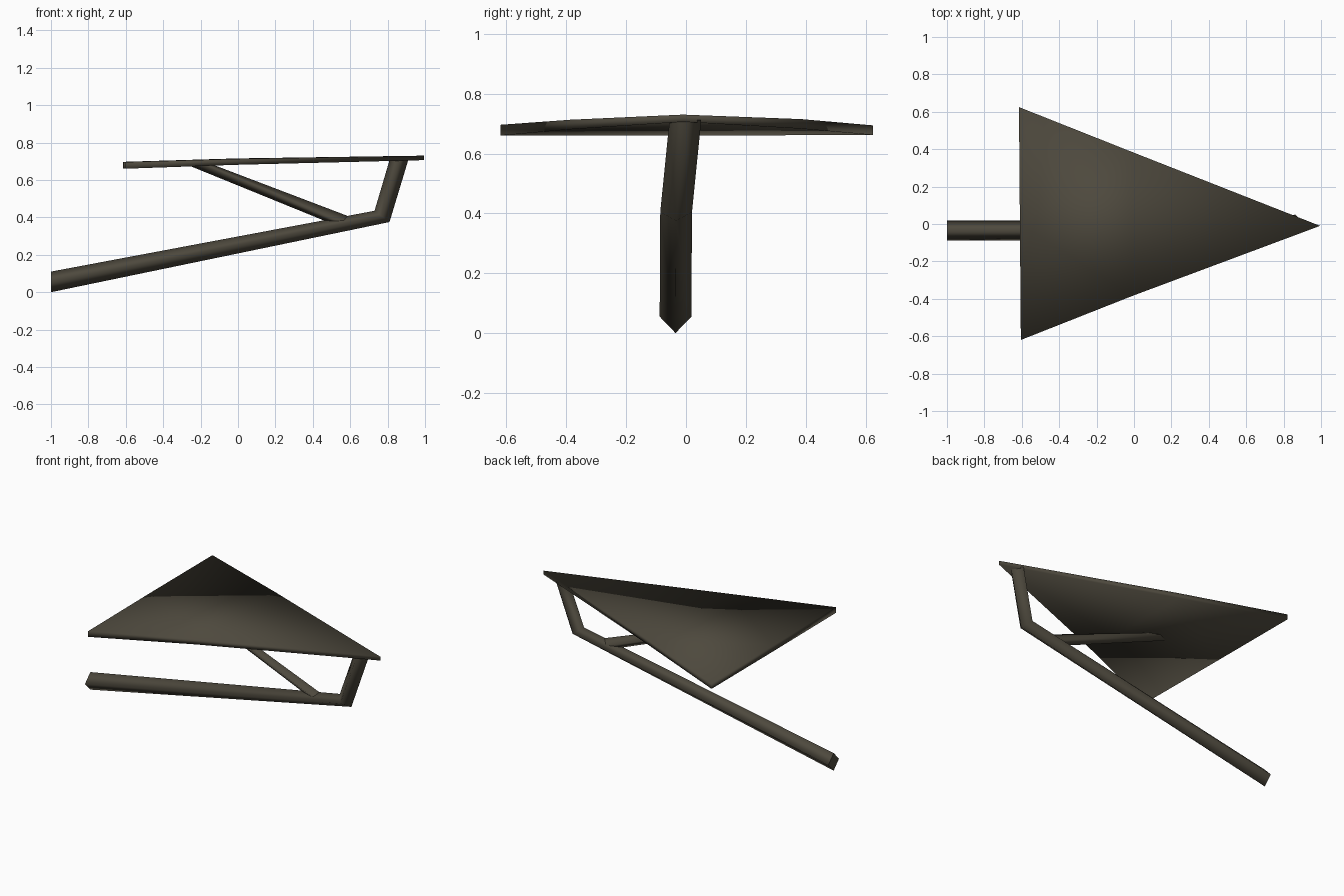
import bpy, bmesh, math
from mathutils import Vector

if "Cube" in bpy.data.objects:
    bpy.data.objects.remove(bpy.data.objects["Cube"])

mat = bpy.data.materials.new("dark olive brown")
mat.diffuse_color = (0.075, 0.066, 0.047, 1)
mat.use_nodes = True
mat.node_tree.nodes["Principled BSDF"].inputs["Base Color"].default_value = mat.diffuse_color


def finish(name, bm, smooth=True):
    bmesh.ops.recalc_face_normals(bm, faces=bm.faces)
    me = bpy.data.meshes.new(name)
    bm.to_mesh(me)
    bm.free()
    for p in me.polygons:
        p.use_smooth = smooth
    me.materials.append(mat)
    ob = bpy.data.objects.new(name, me)
    bpy.context.collection.objects.link(ob)
    return ob


def loft(name, rings):
    """Skin four-sided rings into a capped bar."""
    bm = bmesh.new()
    vs = [[bm.verts.new(c) for c in ring] for ring in rings]
    for a, b in zip(vs, vs[1:]):
        for i in range(4):
            j = (i + 1) % 4
            bm.faces.new((a[i], a[j], b[j], b[i]))
    caps = [bm.faces.new(vs[0]), bm.faces.new(vs[-1])]
    bmesh.ops.split_edges(bm, edges=list({e for f in caps for e in f.edges}))
    return finish(name, bm)


def diamond(c, along, half_y):
    """Diamond ring: two points offset in the xz plane, two in y."""
    c, a, y = Vector(c), Vector((along[0], 0, along[1])), Vector((0, half_y, 0))
    return [c + a, c + y, c - a, c - y]


# Bent pole with a mitred elbow
loft("pole", [
    diamond((-1.0, -0.035, 0.055), (0, 0.055), 0.053),
    diamond((0.77, -0.033, 0.405), (-0.04, 0.03), 0.053),
    diamond((0.862, -0.002, 0.712), (-0.05, 0.0), 0.053),
])

# Diagonal brace, cut level at both ends
loft("brace", [
    diamond((0.555, -0.033, 0.383), (0.075, 0.008), 0.03),
    diamond((-0.19, -0.02, 0.676), (0.06, 0.004), 0.03),
])

# Thin triangular blade with a slight fold across the middle
outline = [  # x, y, top z, bottom z
    (0.995, -0.01, 0.730, 0.706),
    (-0.01, 0.385, 0.715, 0.683),
    (-0.615, 0.625, 0.694, 0.662),
    (-0.61, 0.0, 0.697, 0.660),
    (-0.605, -0.62, 0.696, 0.660),
    (-0.01, -0.385, 0.713, 0.681),
]
bm = bmesh.new()
top = [bm.verts.new((x, y, t)) for x, y, t, b in outline]
bot = [bm.verts.new((x, y, b)) for x, y, t, b in outline]
for layer in (top, bot):
    for tri in ((0, 1, 5), (1, 2, 3), (1, 3, 5), (3, 4, 5)):
        bm.faces.new([layer[i] for i in tri])
for i in range(6):
    j = (i + 1) % 6
    bm.faces.new((top[i], top[j], bot[j], bot[i]))
finish("blade", bm)
